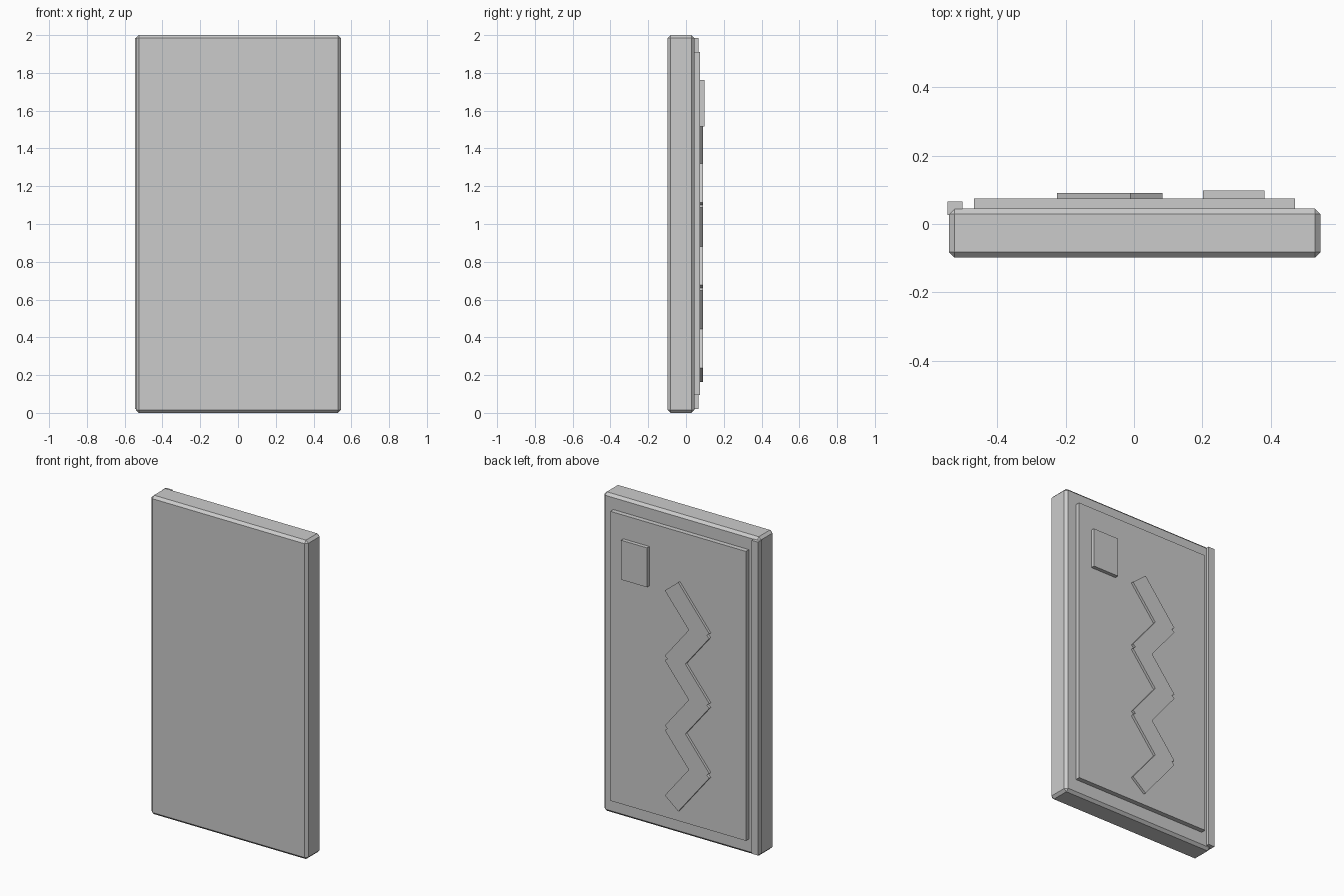
import bpy, bmesh, math

if "Cube" in bpy.data.objects:
    bpy.data.objects.remove(bpy.data.objects["Cube"])


def finish(name, bm):
    bmesh.ops.recalc_face_normals(bm, faces=bm.faces)
    mesh = bpy.data.meshes.new(name)
    bm.to_mesh(mesh)
    bm.free()
    obj = bpy.data.objects.new(name, mesh)
    bpy.context.collection.objects.link(obj)
    return obj


def box(name, x, y, z, bevel=0):
    bm = bmesh.new()
    bmesh.ops.create_cube(bm, size=1)
    for v in bm.verts:
        for i, (lo, hi) in enumerate((x, y, z)):
            v.co[i] = lo if v.co[i] < 0 else hi
    if bevel:
        bmesh.ops.bevel(bm, geom=bm.edges[:], offset=bevel, segments=1,
                        profile=0.5, affect='EDGES')
    return finish(name, bm)


# Main slab, raised back panel, edge strip and small plate
box("slab", (-0.541, 0.5455), (-0.0985, 0.045), (0, 2), 0.016)
box("back_panel", (-0.468, 0.472), (0.035, 0.075), (0.095, 1.91))
box("edge_strip", (-0.5455, -0.502), (0.026, 0.0655), (0.02, 1.985))
box("small_plate", (0.202, 0.382), (0.065, 0.0985), (1.515, 1.762))

# Zigzag: outline of six overlapping tilted bars
length, width, pitch, count = 0.342, 0.12, 0.219, 6
cx, z_low = -0.071, 0.334
tilt = math.radians(39)
s, c = math.sin(tilt), math.cos(tilt)
h, b, g = length / 2, width / 2, pitch / 2
X, Z = h * s + b * c, h * c - b * s
notch = X - (g - Z) * c / s
inner = X - (Z + g) * s / c
tip_x, tip_z = h * s - b * c, h * c + b * s

right, left = [], []
for i in range(count):
    z = z_low + (count - 1 - i) * pitch
    even = i % 2 == 0
    right.append((X, z + Z if even else z - Z))
    left.append((-X, z - Z if even else z + Z))
    if i < count - 1:
        right.append((inner if even else notch, z - g))
        left.append((-notch if even else -inner, z - g))
top = (tip_x, z_low + (count - 1) * pitch + tip_z)
bottom = (tip_x, z_low - tip_z)
outline = [top] + right + [bottom] + left[::-1]

bm = bmesh.new()
face = bm.faces.new([bm.verts.new((cx + x, 0.065, z)) for x, z in outline])
ext = bmesh.ops.extrude_face_region(bm, geom=[face])
for v in ext["geom"]:
    if isinstance(v, bmesh.types.BMVert):
        v.co.y = 0.091
finish("zigzag", bm)
